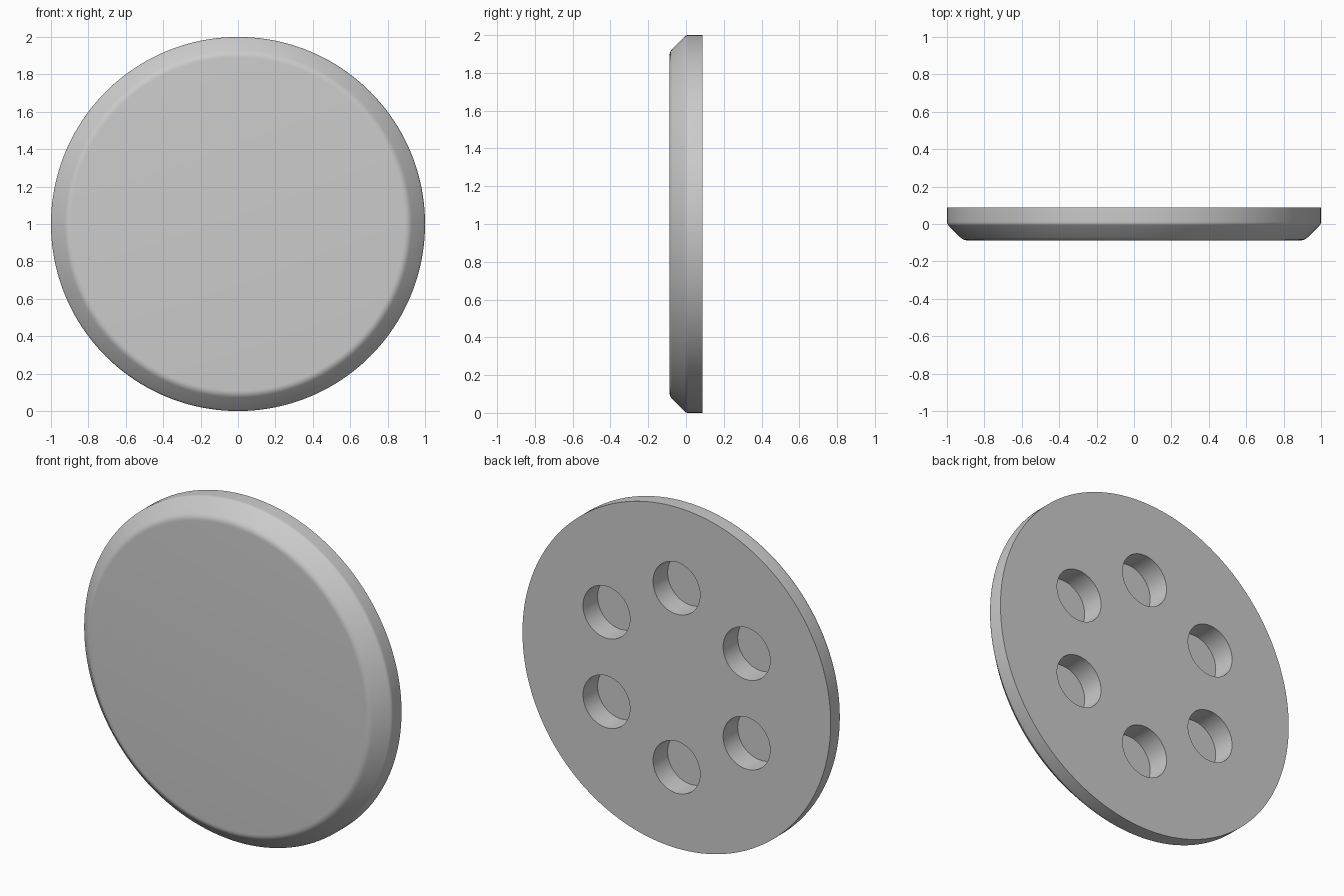
import bpy, bmesh, math
from mathutils import Matrix, Vector

if "Cube" in bpy.data.objects:
    bpy.data.objects.remove(bpy.data.objects["Cube"], do_unlink=True)

HALF = 0.0875          # half the disc thickness
HOLE_RADIUS = 0.1525
HOLE_RING = 0.525
HOLE_DEPTH = 0.135
SEGMENTS = 160

# Single plain grey
grey = bpy.data.materials.new("plain_grey")
grey.use_nodes = True
colour = (0.6, 0.6, 0.6, 1)
grey.diffuse_color = colour
grey.node_tree.nodes["Principled BSDF"].inputs["Base Color"].default_value = colour


def fillet(before, corner, after, size, steps=5):
    """Round a profile corner with a quadratic arc."""
    c = Vector(corner)
    a = c + (Vector(before) - c).normalized() * size
    b = c + (Vector(after) - c).normalized() * size
    return [a.lerp(c, t).lerp(c.lerp(b, t), t)
            for t in (i / steps for i in range(steps + 1))]


def new_object(name, bm):
    bmesh.ops.recalc_face_normals(bm, faces=bm.faces)
    mesh = bpy.data.meshes.new(name)
    bm.to_mesh(mesh)
    bm.free()
    mesh.materials.append(grey)
    obj = bpy.data.objects.new(name, mesh)
    bpy.context.collection.objects.link(obj)
    return obj


# Disc: chamfered profile (radius, y) lathed about the y axis
back, rim = (1, HALF), (1, 0)
front, middle = (1 - HALF, -HALF), (0, -HALF)
profile = [Vector(back)] + fillet(back, rim, front, 0.012) + fillet(rim, front, middle, 0.022)
bm = bmesh.new()
rings = []
for r, y in profile:
    rings.append([bm.verts.new((r * math.cos(a), y, 1 + r * math.sin(a)))
                  for a in (math.tau * i / SEGMENTS for i in range(SEGMENTS))])
for lower, upper in zip(rings, rings[1:]):
    for i in range(SEGMENTS):
        j = (i + 1) % SEGMENTS
        bm.faces.new((lower[i], lower[j], upper[j], upper[i]))
bm.faces.new(rings[0])
bm.faces.new(rings[-1])
disc = new_object("disc", bm)

# Six blind holes in the back, one straight up
bm = bmesh.new()
for i in range(6):
    a = math.radians(90 + 60 * i)
    place = Matrix.Translation((HOLE_RING * math.cos(a), HALF, 1 + HOLE_RING * math.sin(a)))
    bmesh.ops.create_cone(bm, cap_ends=True, segments=64, radius1=HOLE_RADIUS,
                          radius2=HOLE_RADIUS, depth=2 * HOLE_DEPTH,
                          matrix=place @ Matrix.Rotation(math.pi / 2, 4, "X"))
cutter = new_object("hole_cutter", bm)
cutter.hide_render = True

cut = disc.modifiers.new("holes", "BOOLEAN")
cut.operation = "DIFFERENCE"
cut.solver = "EXACT"
cut.object = cutter
bpy.ops.object.select_all(action="DESELECT")
bpy.context.view_layer.objects.active = disc
disc.select_set(True)
bpy.ops.object.modifier_apply(modifier=cut.name)
bpy.data.objects.remove(cutter, do_unlink=True)

bpy.ops.object.shade_smooth_by_angle(angle=math.radians(30))
